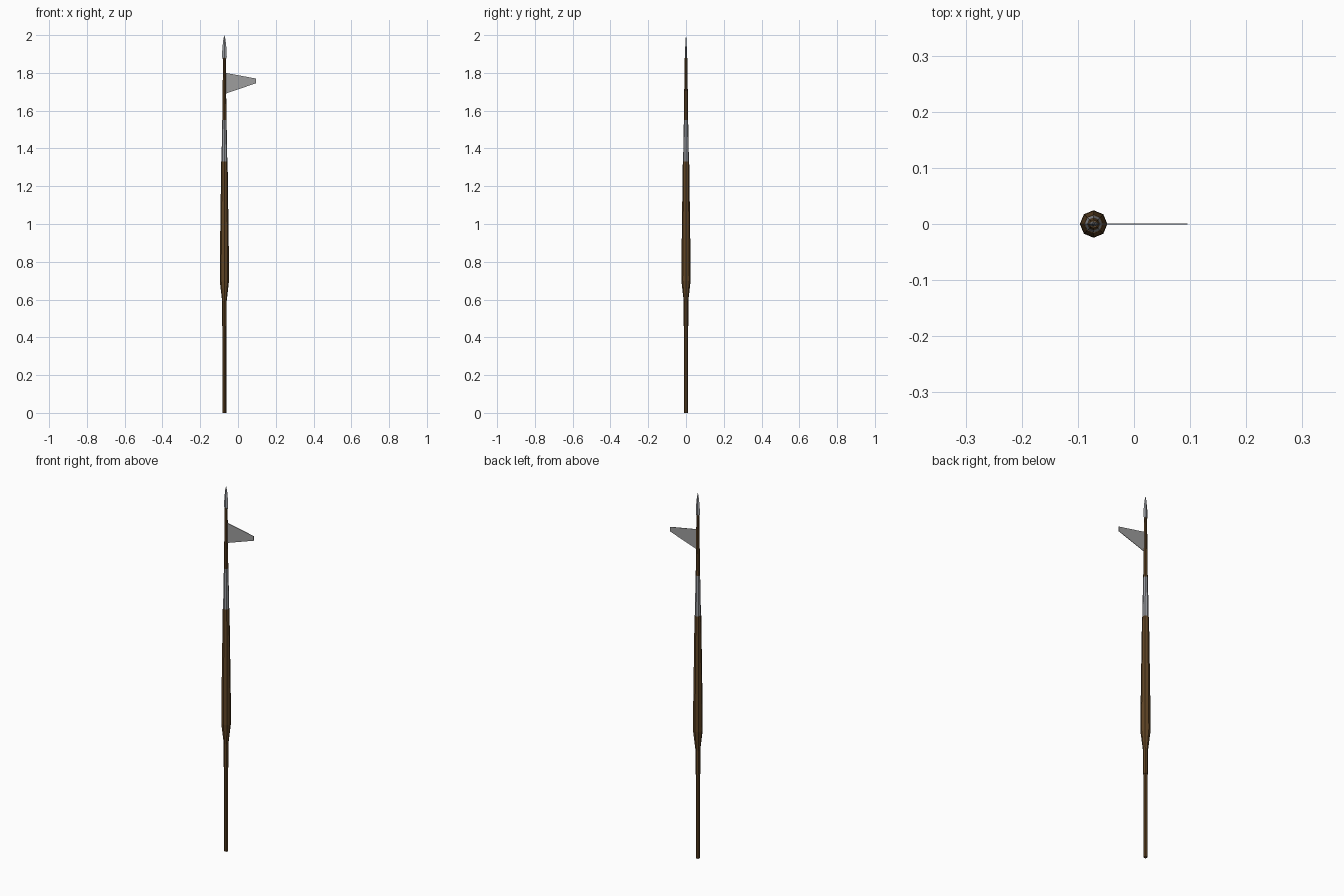
import bpy, bmesh
from math import cos, sin, tau

cube = bpy.data.objects.get("Cube")
if cube:
    bpy.data.objects.remove(cube)

AXIS = -0.072  # the pole stands beside the centre, balanced by the pennant


def material(name, rgb):
    m = bpy.data.materials.new(name)
    m.use_nodes = True
    m.diffuse_color = (*rgb, 1)
    m.node_tree.nodes["Principled BSDF"].inputs["Base Color"].default_value = (*rgb, 1)
    return m


wood = material("brown wood", (0.115, 0.058, 0.018))
steel = material("grey steel", (0.32, 0.33, 0.35))
cloth = material("grey cloth", (0.34, 0.34, 0.34))


def finish(name, bm, mat):
    bmesh.ops.recalc_face_normals(bm, faces=bm.faces)
    mesh = bpy.data.meshes.new(name)
    bm.to_mesh(mesh)
    bm.free()
    mesh.materials.append(mat)
    obj = bpy.data.objects.new(name, mesh)
    obj.location.x = AXIS
    bpy.context.collection.objects.link(obj)


def turned(name, profile, mat, sides=8, flatten=1):
    """Capped faceted solid from (radius, height) pairs."""
    bm = bmesh.new()
    rings = [[bm.verts.new((r * cos(tau * i / sides), r * flatten * sin(tau * i / sides), z))
              for i in range(sides)] for r, z in profile]
    for low, high in zip(rings, rings[1:]):
        for i in range(sides):
            j = (i + 1) % sides
            bm.faces.new((low[i], low[j], high[j], high[i]))
    bm.faces.new(rings[0])
    bm.faces.new(rings[-1])
    finish(name, bm, mat)


# Wooden pole
turned("lower_shaft", [(0.010, 0), (0.010, 0.47)], wood)
turned("grip", [(0.012, 0.46), (0.012, 0.60)], wood)
turned("swelling", [(0.012, 0.59), (0.0245, 0.70), (0.0235, 0.85), (0.017, 1.33)], wood)
turned("upper_shaft", [(0.011, 1.55), (0.0075, 1.88)], wood)

# Metal sleeve and flattened spear head
turned("sleeve", [(0.0155, 1.33), (0.0115, 1.55)], steel)
turned("spear_head", [(0.008, 1.872), (0.0125, 1.885), (0.011, 1.93), (0.006, 1.975), (0.0005, 2.0)],
       steel, sides=4, flatten=0.4)

# Thin tapering pennant
bm = bmesh.new()
outline = [(0.006, 1.69), (0.167, 1.745), (0.167, 1.77), (0.006, 1.80)]
face = bm.faces.new([bm.verts.new((x, -0.0012, z)) for x, z in outline])
extruded = bmesh.ops.extrude_face_region(bm, geom=[face])
for v in extruded["geom"]:
    if isinstance(v, bmesh.types.BMVert):
        v.co.y = 0.0012
finish("pennant", bm, cloth)
